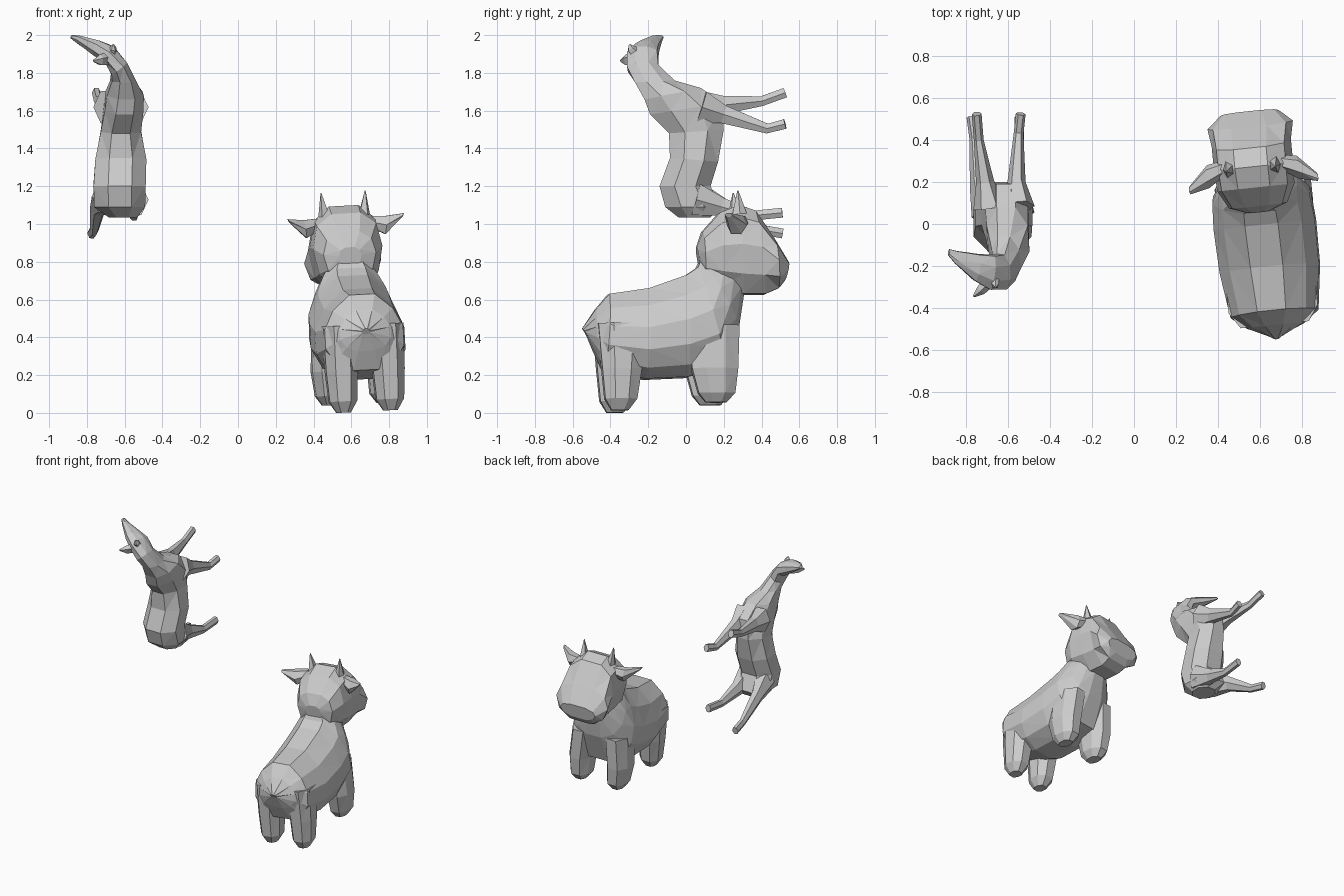
import bpy, bmesh, math
from mathutils import Vector, Matrix


def loft(name, rings, n=10, power=0.8, bias=1.0, mat=None):
    """Skin rings; each ring = (top point, bottom point, half width, width direction)."""
    bm = bmesh.new()
    rows = []
    for a, b, w, d in rings:
        a, b, d = Vector(a), Vector(b), Vector(d).normalized()
        row = []
        for k in range(n):
            ang = (k + 0.5) * 2 * math.pi / n
            t = (1 - math.cos(ang) / math.cos(math.pi / n)) / 2
            t = min(max(t, 0), 1) ** bias
            s = math.sin(ang)
            off = math.copysign(abs(s) ** power, s) * w
            row.append(bm.verts.new(a.lerp(b, t) + d * off))
        rows.append(row)
    for r0, r1 in zip(rows, rows[1:]):
        for k in range(n):
            j = (k + 1) % n
            bm.faces.new((r0[k], r0[j], r1[j], r1[k]))
    bm.faces.new(rows[0][::-1])
    bm.faces.new(rows[-1])
    bmesh.ops.triangulate(bm, faces=bm.faces[:])
    if mat:
        bm.transform(mat)
    bmesh.ops.recalc_face_normals(bm, faces=bm.faces[:])
    me = bpy.data.meshes.new(name)
    bm.to_mesh(me)
    bm.free()
    ob = bpy.data.objects.new(name, me)
    bpy.context.collection.objects.link(ob)
    return ob


def tube(name, pts, radii, n=6):
    """Tapered limb along a path."""
    pts = [Vector(p) for p in pts]
    rings = []
    for i, p in enumerate(pts):
        t = (pts[min(i + 1, len(pts) - 1)] - pts[max(i - 1, 0)]).normalized()
        d = Vector((1, 0, 0))
        d = (d - t * d.dot(t)).normalized()
        v = d.cross(t)
        rings.append((p + v * radii[i], p - v * radii[i], radii[i] * 0.9, d))
    return loft(name, rings, n, 1.0)


def side_rings(rows):
    """Rings straddling the cow's centre plane: ((y,z), (y,z), half width)."""
    return [((0, *a), (0, *b), w, (1, 0, 0)) for a, b, w in rows]


# ---- Cow: slightly turned and leaning ----
COW = (Matrix.Translation((0.645, 0, 0.008))
       @ Matrix.Rotation(math.radians(6), 4, 'Z')
       @ Matrix.Rotation(math.radians(-3), 4, 'Y'))

loft("cow_body", side_rings([
    ((-0.55, 0.44), (-0.53, 0.41), 0.02),
    ((-0.48, 0.54), (-0.49, 0.32), 0.14),
    ((-0.41, 0.62), (-0.44, 0.22), 0.215),
    ((-0.20, 0.65), (-0.22, 0.17), 0.245),
    ((0.00, 0.72), (0.00, 0.18), 0.25),
    ((0.06, 0.76), (0.20, 0.24), 0.24),
    ((0.08, 0.80), (0.28, 0.45), 0.19),
    ((0.10, 0.84), (0.31, 0.63), 0.13)]), 12, 0.85, 0.8, COW)

loft("cow_head", side_rings([
    ((0.06, 0.87), (0.075, 0.77), 0.06),
    ((0.09, 0.95), (0.10, 0.70), 0.14),
    ((0.18, 1.05), (0.18, 0.65), 0.185),
    ((0.28, 1.09), (0.30, 0.62), 0.19),
    ((0.37, 1.06), (0.42, 0.62), 0.19),
    ((0.47, 0.91), (0.49, 0.65), 0.205),
    ((0.545, 0.79), (0.525, 0.69), 0.14)]), 10, 0.75, 1.15, COW)

for s, side in ((-1, "left"), (1, "right")):
    # stubby legs: rows of (z, y back, y front, x centre, half width)
    for part, rows in (
            ("back", ((0.46, -0.48, -0.22, 0.12, 0.10),
                      (0.22, -0.46, -0.25, 0.125, 0.09),
                      (0.06, -0.445, -0.275, 0.125, 0.078),
                      (0.00, -0.41, -0.32, 0.125, 0.04))),
            ("front", ((0.45, 0.00, 0.27, 0.13, 0.09),
                       (0.22, 0.015, 0.26, 0.15, 0.087),
                       (0.09, 0.05, 0.245, 0.145, 0.075),
                       (0.04, 0.09, 0.20, 0.145, 0.04)))):
        loft(f"cow_{part}_leg_{side}",
             [((s * x, y0, z), (s * x, y1, z), w, (1, 0, 0))
              for z, y0, y1, x, w in rows], 8, 0.85, 1.0, COW)
    # ears and horns
    loft(f"cow_ear_{side}", [
        ((s * 0.13, 0.29, 1.03), (s * 0.13, 0.29, 0.97), 0.035, (0, 1, 0)),
        ((s * 0.22, 0.26, 1.025), (s * 0.21, 0.25, 0.93), 0.055, (0, 1, 0)),
        ((s * 0.31, 0.20, 1.035), (s * 0.30, 0.20, 1.015), 0.02, (0, 1, 0))],
        6, 1.0, 1.0, COW)
    loft(f"cow_horn_{side}", [
        ((s * 0.08, 0.28, 1.04), (s * 0.14, 0.28, 1.02), 0.045, (0, 1, 0)),
        ((s * 0.116, 0.27, 1.165), (s * 0.12, 0.27, 1.165), 0.003, (0, 1, 0))],
        5, 1.0, 1.0, COW)

# ---- Slender hoofed animal: upright, belly to +y, head turned to -x ----
X, MID, H = (1, 0, 0), (0.8, -0.1, 0.6), (0.36, -0.16, 0.92)
loft("slender_body_neck_head", [
    ((-0.61, -0.04, 1.035), (-0.61, 0.13, 1.035), 0.08, X),
    ((-0.625, -0.11, 1.09), (-0.63, 0.18, 1.09), 0.145, X),
    ((-0.625, -0.14, 1.20), (-0.63, 0.13, 1.20), 0.148, X),
    ((-0.62, -0.085, 1.35), (-0.62, 0.17, 1.33), 0.145, X),
    ((-0.62, -0.09, 1.48), (-0.62, 0.20, 1.50), 0.115, X),
    ((-0.60, -0.19, 1.58), (-0.61, 0.19, 1.64), 0.11, X),
    ((-0.59, -0.22, 1.66), (-0.61, 0.08, 1.72), 0.105, X),
    ((-0.595, -0.27, 1.75), (-0.62, -0.06, 1.76), 0.07, X),
    ((-0.625, -0.31, 1.82), (-0.635, -0.145, 1.83), 0.055, MID),
    ((-0.69, -0.31, 1.89), (-0.67, -0.15, 1.90), 0.052, H),
    ((-0.76, -0.27, 1.935), (-0.74, -0.145, 1.93), 0.045, H),
    ((-0.85, -0.19, 1.983), (-0.84, -0.13, 1.97), 0.022, H),
    ((-0.885, -0.15, 1.993), (-0.88, -0.12, 1.99), 0.01, H)], 8, 0.9)

# thin legs, pointing to +y
LEGS = {
    "front_leg_left": [(-0.69, 0.08, 1.62), (-0.71, 0.20, 1.63),
                       (-0.74, 0.40, 1.65), (-0.75, 0.525, 1.695)],
    "front_leg_right": [(-0.55, 0.08, 1.62), (-0.56, 0.20, 1.58),
                        (-0.55, 0.43, 1.505), (-0.54, 0.525, 1.53)],
    "back_leg_left": [(-0.70, 0.05, 1.14), (-0.74, 0.19, 1.09),
                      (-0.76, 0.40, 0.97), (-0.775, 0.51, 0.95)],
    "back_leg_right": [(-0.55, 0.05, 1.13), (-0.56, 0.19, 1.09),
                       (-0.55, 0.36, 1.045), (-0.545, 0.51, 1.06)],
}
for name, pts in LEGS.items():
    tube("slender_" + name, pts, (0.085, 0.048, 0.026, 0.026))

# ears
tube("slender_ear_left", [(-0.68, -0.26, 1.88), (-0.73, -0.315, 1.87),
                          (-0.765, -0.345, 1.865)], (0.035, 0.028, 0.006), 5)
tube("slender_ear_right", [(-0.67, -0.26, 1.90), (-0.66, -0.29, 1.93),
                           (-0.66, -0.30, 1.95)], (0.03, 0.02, 0.005), 5)
